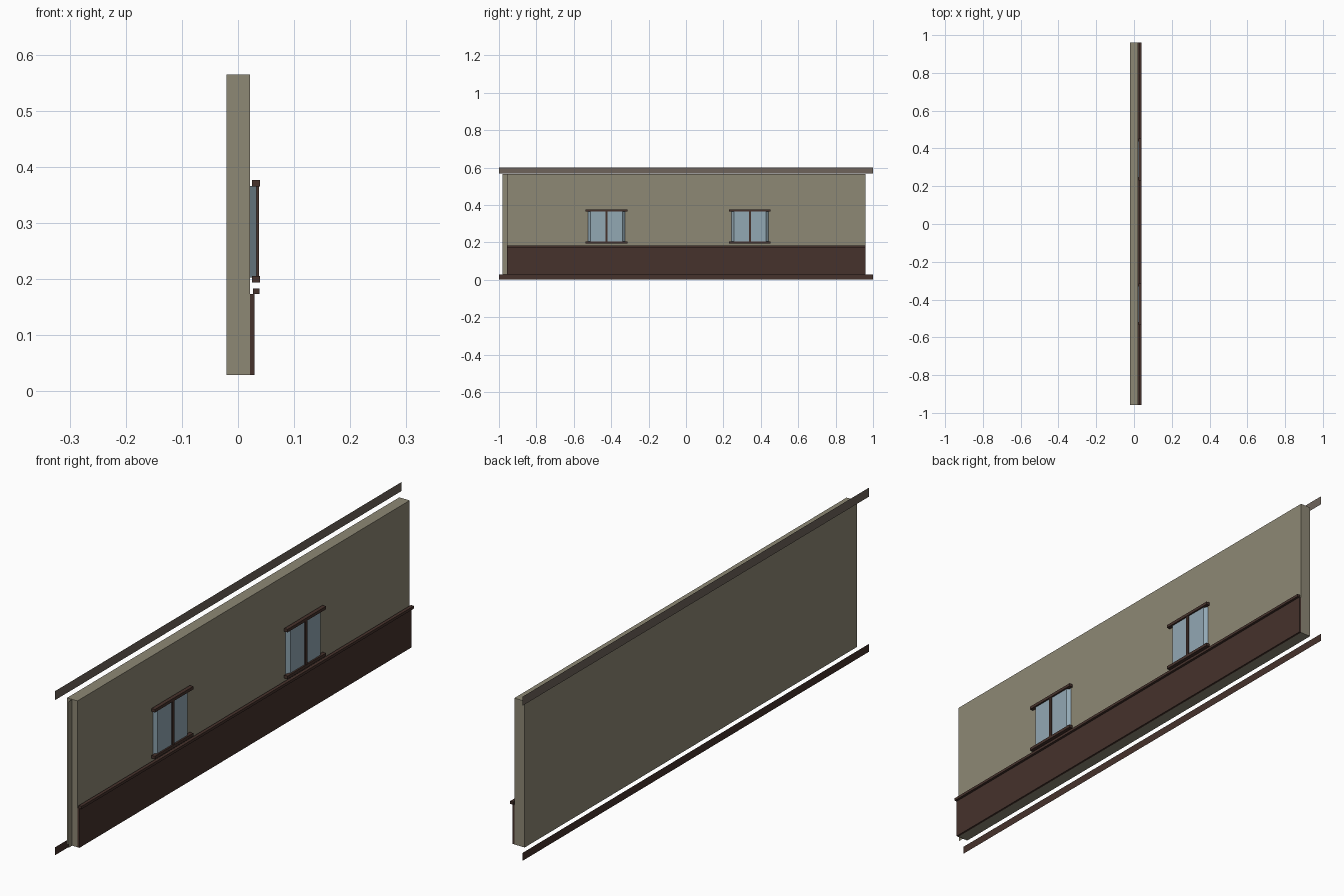
import bpy
import bmesh

cube = bpy.data.objects.get("Cube")
if cube:
    bpy.data.objects.remove(cube, do_unlink=True)


def material(name, color):
    mat = bpy.data.materials.new(name)
    mat.use_nodes = True
    mat.diffuse_color = (*color, 1)
    shader = next(n for n in mat.node_tree.nodes if n.type == 'BSDF_PRINCIPLED')
    shader.inputs["Base Color"].default_value = (*color, 1)
    return mat


plaster = material("plaster", (0.27, 0.246, 0.178))
brown = material("dark_brown", (0.061, 0.032, 0.025))
glass = material("pale_blue_glass", (0.288, 0.392, 0.456))
taupe = material("taupe", (0.156, 0.127, 0.105))


def finish(name, bm, mat):
    mesh = bpy.data.meshes.new(name)
    bm.to_mesh(mesh)
    bm.free()
    mesh.materials.append(mat)
    obj = bpy.data.objects.new(name, mesh)
    bpy.context.collection.objects.link(obj)
    return obj


def box(name, xs, ys, zs, mat, taper=0):
    """Box between limits; taper narrows the outer (+x) face along y."""
    bm = bmesh.new()
    bmesh.ops.create_cube(bm, size=1)
    for v in bm.verts:
        outer = v.co.x > 0
        side = v.co.y > 0
        inset = taper * (-1 if side else 1) if outer else 0
        v.co = (xs[outer], ys[side] + inset, zs[v.co.z > 0])
    return finish(name, bm, mat)


def sheet(name, x, ys, zs, mat):
    """Single flat upright face at a fixed x."""
    bm = bmesh.new()
    corners = [(ys[0], zs[0]), (ys[1], zs[0]), (ys[1], zs[1]), (ys[0], zs[1])]
    bm.faces.new([bm.verts.new((x, y, z)) for y, z in corners])
    return finish(name, bm, mat)


BASE, TOP, FACE = 0.029, 0.564, 0.0215
SPAN = (-0.958, 0.961)

# Wall slab with a thin flange at one end
box("wall", (-0.0205, FACE), SPAN, (BASE, TOP), plaster)
sheet("end_flange", 0.0, (-0.98, SPAN[0]), (BASE, TOP), plaster)

# Lower cladding and its cap rail
box("lower_cladding", (FACE, 0.0295), SPAN, (BASE, 0.173), brown)
box("cladding_rail", (0.0265, 0.0385), SPAN, (0.173, 0.183), brown)

# Flat strips along the back, above and below the wall
sheet("top_strip", -0.039, (-1, 1), (0.567, 0.6), taupe)
sheet("bottom_strip", -0.039, (-1, 1), (0, BASE), brown)

# Two windows: bevelled glass, centre bar, lintel and sill
for label, y in (("right", -0.425), ("left", 0.342)):
    box(label + "_window_glass", (FACE, 0.033), (y - 0.098, y + 0.098),
        (0.203, 0.366), glass, taper=0.012)
    box(label + "_window_bar", (0.033, 0.0375), (y - 0.006, y + 0.006),
        (0.203, 0.366), brown)
    for part, low in (("lintel", 0.365), ("sill", 0.194)):
        box(label + "_window_" + part, (0.025, 0.039), (y - 0.111, y + 0.111),
            (low, low + 0.011), brown)
